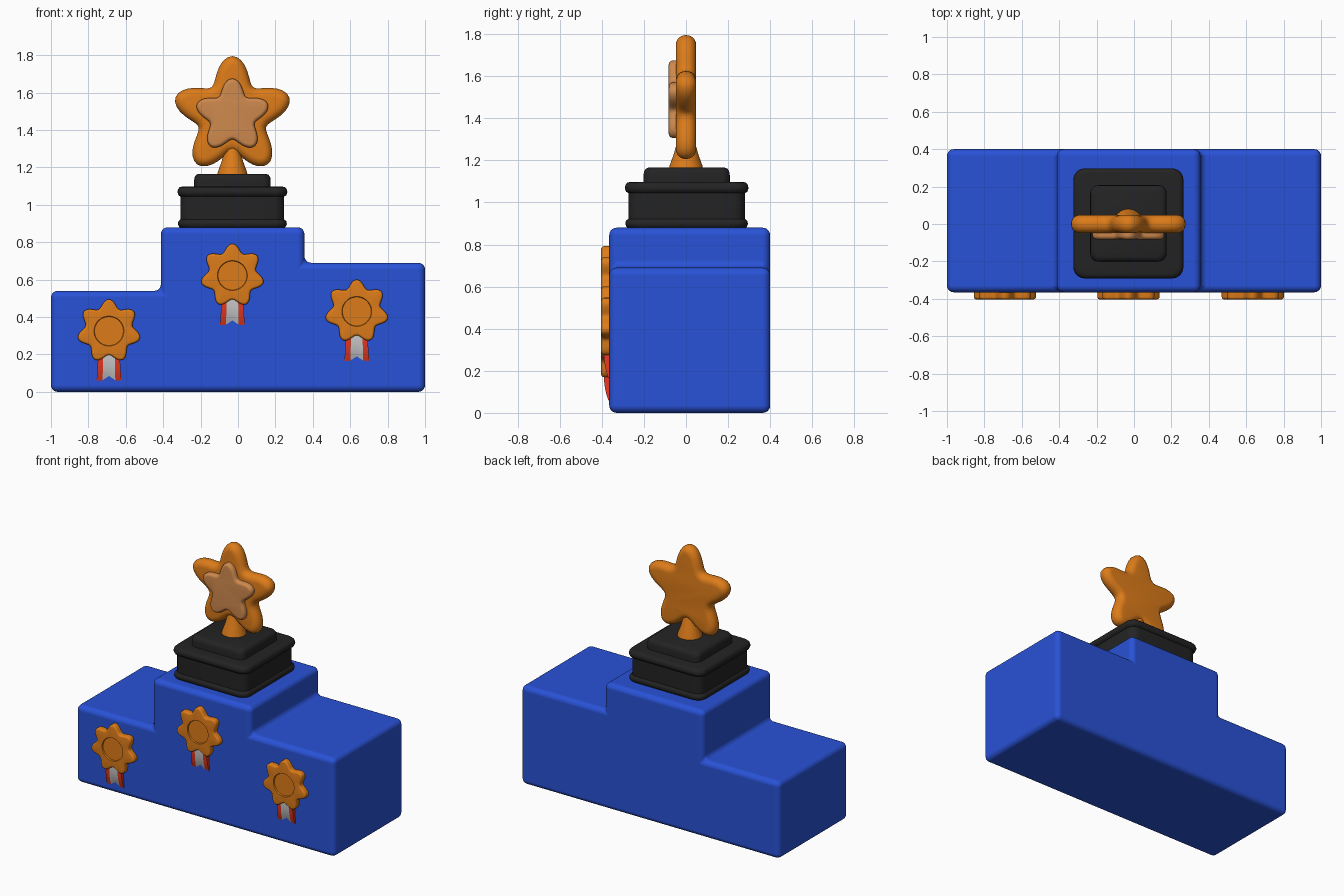
import bpy
from math import sin, cos, pi, tau, hypot

if "Cube" in bpy.data.objects:
    bpy.data.objects.remove(bpy.data.objects["Cube"])

MATS = {}
COLORS = {
    "blue": (0.022, 0.085, 0.68), "orange": (0.72, 0.2, 0.01), "tan": (0.62, 0.25, 0.075),
    "black": (0.017, 0.017, 0.018), "red": (0.8, 0.04, 0.015), "white": (0.62, 0.62, 0.6),
}
CX = -0.03  # trophy axis


def add(name, verts, faces, color, angle=35):
    me = bpy.data.meshes.new(name)
    me.from_pydata(verts, [], faces)
    ob = bpy.data.objects.new(name, me)
    bpy.context.collection.objects.link(ob)
    if color not in MATS:
        MATS[color] = bpy.data.materials.new(color)
        MATS[color].diffuse_color = (*COLORS[color], 1)
    me.materials.append(MATS[color])
    bpy.ops.object.select_all(action='DESELECT')
    ob.select_set(True)
    bpy.context.view_layer.objects.active = ob
    bpy.ops.object.mode_set(mode='EDIT')
    bpy.ops.mesh.select_all(action='SELECT')
    bpy.ops.mesh.normals_make_consistent(inside=False)
    bpy.ops.object.mode_set(mode='OBJECT')
    bpy.ops.object.shade_smooth_by_angle(angle=angle * pi / 180)
    return ob


def loft(name, rings, color, angle=35):
    """Bridge equal-length rings and cap both ends."""
    n = len(rings[0])
    verts = [p for r in rings for p in r]
    faces = [(k * n + i, k * n + (i + 1) % n, (k + 1) * n + (i + 1) % n, (k + 1) * n + i)
             for k in range(len(rings) - 1) for i in range(n)]
    faces += [tuple(range(n)), tuple(range(len(verts) - n, len(verts)))]
    return add(name, verts, faces, color, angle)


def wavy(tips, r_tip, r_valley, inset, per=16):
    """Soft star outline in xz, offset inwards along its normals."""
    n, pts = tips * per, []
    mean, amp = (r_tip + r_valley) / 2, (r_tip - r_valley) / 2
    for i in range(n):
        a = tau * i / n
        r, dr = mean + amp * cos(tips * a), -amp * tips * sin(tips * a)
        # tip points up: direction (sin, cos)
        tx, tz = dr * sin(a) + r * cos(a), dr * cos(a) - r * sin(a)
        l = hypot(tx, tz)
        pts.append((r * sin(a) + inset * tz / l, r * cos(a) - inset * tx / l))
    return pts


def place(pts, x, y, z):
    return [(x + px, y, z + pz) for px, pz in pts]


def pillow(x, z, y0, y1, tips, rt, rv, rnd, back=True, steps=6):
    """Star rings from back y1 to front y0 with rounded rims."""
    rings = []
    if back:
        for k in range(steps):
            a = pi / 2 * k / steps
            rings.append(place(wavy(tips, rt, rv, rnd * (1 - sin(a))), x, y1 - rnd * (1 - cos(a)), z))
    else:
        rings.append(place(wavy(tips, rt, rv, 0), x, y1, z))
    for k in range(steps + 1):
        a = pi / 2 * k / steps
        rings.append(place(wavy(tips, rt, rv, rnd * (1 - cos(a))), x, y0 + rnd * (1 - sin(a)), z))
    return rings


# Stepped podium
prof = [(-1, 0), (1, 0), (1, 0.69), (0.355, 0.69), (0.355, 0.88), (-0.412, 0.88), (-0.412, 0.54), (-1, 0.54)]
n = len(prof)
pod = add("podium", [(x, y, z) for y in (-0.365, 0.4) for x, z in prof],
          [tuple(range(n)), tuple(range(n, 2 * n))] +
          [(i, (i + 1) % n, n + (i + 1) % n, n + i) for i in range(n)], "blue", 180)
bev = pod.modifiers.new("round", 'BEVEL')
bev.width, bev.segments, bev.limit_method = 0.036, 5, 'NONE'
bev.harden_normals = True


# Trophy plinth
def rounded_square(h, z, c):
    return [(CX + sx * (h - c) + c * cos(a0 + pi / 2 * k / 6), 0.003 + sy * (h - c) + c * sin(a0 + pi / 2 * k / 6), z)
            for sx, sy, a0 in ((1, 1, 0), (-1, 1, pi / 2), (-1, -1, pi), (1, -1, 1.5 * pi)) for k in range(7)]


lower = [(0.27, 0.87), (0.286, 0.884), (0.291, 0.897), (0.289, 0.912), (0.277, 0.922), (0.277, 1.045),
         (0.288, 1.05), (0.294, 1.068), (0.29, 1.085), (0.282, 1.094), (0.27, 1.097)]
upper = [(0.205, 1.08), (0.205, 1.13), (0.202, 1.148), (0.194, 1.16), (0.18, 1.166)]
loft("plinth", [rounded_square(h, z, 0.06) for h, z in lower], "black", 50)
loft("plinth_top", [rounded_square(h, z, 0.045) for h, z in upper], "black", 50)

# Neck cone
loft("trophy_neck", [[(CX + r * cos(tau * i / 32), r * sin(tau * i / 32), z) for i in range(32)]
                     for r, z in ((0.082, 1.155), (0.078, 1.175), (0.058, 1.23), (0.036, 1.31))], "orange")

# Star and its raised front inlay
loft("trophy_star", pillow(CX, 1.475, -0.048, 0.048, 5, 0.32, 0.19, 0.046), "orange")
loft("star_inlay", pillow(CX, 1.475, -0.082, -0.03, 5, 0.2, 0.125, 0.02, False), "tan")


# Ribbon tail strip: columns are (top x, bottom x, bottom drop)
def strip(name, x, z, cols, color):
    rows, m = 7, len(cols)
    verts = []
    for side in (0, 1):
        for r in range(rows):
            t = r / (rows - 1)
            for xt, xb, drop in cols:
                y = -0.35 if side else -0.391 + 0.022 * t ** 3
                verts.append((x + xt + (xb - xt) * t, y, z - 0.1 - (drop - 0.1) * t))
    faces = [(s + r * m + c, s + r * m + c + 1, s + (r + 1) * m + c + 1, s + (r + 1) * m + c)
             for s in (0, rows * m) for r in range(rows - 1) for c in range(m - 1)]
    rim = list(range(m)) + [r * m + m - 1 for r in range(1, rows)]
    rim += [(rows - 1) * m + c for c in range(m - 2, -1, -1)] + [r * m for r in range(rows - 2, 0, -1)]
    k = rows * m
    faces += [(a, b, b + k, a + k) for a, b in zip(rim, rim[1:] + rim[:1])]
    add(name, verts, faces, color)


# Three medals with dished centres and ribbons
for place_name, x, z in (("left", -0.69, 0.325), ("middle", CX, 0.622), ("right", 0.635, 0.43)):
    rings = pillow(x, z, -0.403, -0.35, 7, 0.17, 0.128, 0.013, False, 4)
    count = len(rings[0])
    for r, y in ((0.08, -0.403), (0.077, -0.394), (0.07, -0.394)):
        rings.append([(x + r * sin(tau * i / count), y, z + r * cos(tau * i / count)) for i in range(count)])
    loft(place_name + "_medal", rings, "orange")
    strip(place_name + "_ribbon_centre", x, z,
          [(-0.03, -0.034, 0.263), (0, 0, 0.24), (0.03, 0.034, 0.263)], "white")
    for s, side in ((-1, "a"), (1, "b")):
        strip(place_name + "_ribbon_edge_" + side, x, z,
              [(s * 0.03, s * 0.034, 0.263), (s * 0.056, s * 0.066, 0.265)], "red")

for m in bpy.data.materials:
    if m.users and not m.is_grease_pencil:
        m.use_nodes = True
        m.node_tree.nodes["Principled BSDF"].inputs["Base Color"].default_value = m.diffuse_color
